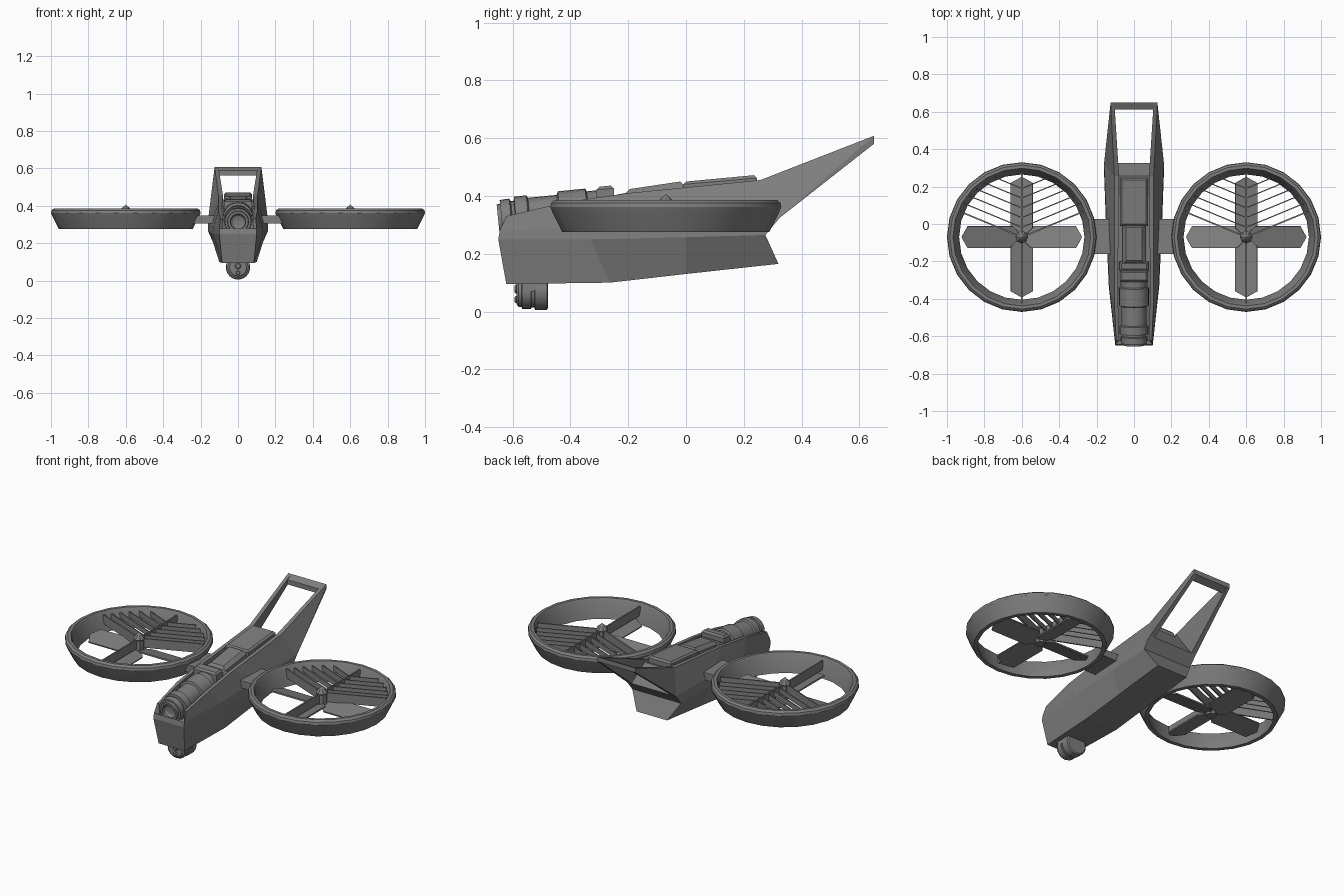
import bpy, bmesh, math
from mathutils import Matrix, Vector

if "Cube" in bpy.data.objects:
    bpy.data.objects.remove(bpy.data.objects["Cube"], do_unlink=True)

grey = bpy.data.materials.new("hull_grey")
grey.use_nodes = True
COLOUR = (0.21, 0.21, 0.21, 1)
grey.diffuse_color = COLOUR
grey.node_tree.nodes["Principled BSDF"].inputs["Base Color"].default_value = COLOUR

HUB = Vector((0.6, -0.07, 0))
FRONT_TO_BACK = Matrix.Rotation(-math.pi / 2, 4, 'X')


def finish(name, bm, mirror=False, smooth=False):
    bmesh.ops.recalc_face_normals(bm, faces=bm.faces)
    mesh = bpy.data.meshes.new(name)
    bm.to_mesh(mesh)
    bm.free()
    obj = bpy.data.objects.new(name, mesh)
    bpy.context.collection.objects.link(obj)
    mesh.materials.append(grey)
    if mirror:
        obj.modifiers.new("mirror", 'MIRROR').use_clip = False
    if smooth:
        bpy.ops.object.select_all(action='DESELECT')
        obj.select_set(True)
        bpy.context.view_layer.objects.active = obj
        bpy.ops.object.shade_smooth_by_angle(angle=math.radians(30))
    return obj


def add_solid(bm, points):
    """Convex solid around the given points."""
    verts = [bm.verts.new(p) for p in points]
    bmesh.ops.convex_hull(bm, input=verts)


def solid(name, points, mirror=False):
    bm = bmesh.new()
    add_solid(bm, points)
    bmesh.ops.dissolve_limit(bm, angle_limit=0.01, verts=bm.verts, edges=bm.edges)
    return finish(name, bm, mirror)


def lathe(name, profile, matrix, steps=24, closed=False, mirror=False):
    """Spin (radius, height) pairs around local z."""
    bm = bmesh.new()
    verts = [bm.verts.new((r, 0, h)) for r, h in profile]
    pairs = list(zip(verts, verts[1:]))
    if closed:
        pairs.append((verts[-1], verts[0]))
    edges = [bm.edges.new(p) for p in pairs]
    bmesh.ops.spin(bm, geom=verts + edges, axis=(0, 0, 1), cent=(0, 0, 0),
                   steps=steps, angle=math.tau)
    bmesh.ops.remove_doubles(bm, verts=bm.verts, dist=0.0005)
    bmesh.ops.transform(bm, matrix=matrix, verts=bm.verts)
    return finish(name, bm, mirror, True)


def tapered_panel(name, y0, y1, half, z0, z1, bevel=0.01):
    """Deck plate whose top slopes from z0 at the front to z1 at the back."""
    pts = []
    for s in (-1, 1):
        pts += [(s * half, y0, z0 - 0.06), (s * half, y1, z1 - 0.06),
                (s * half, y0, z0 - bevel), (s * half, y1, z1 - bevel),
                (s * (half - bevel), y0 + bevel, z0), (s * (half - bevel), y1 - bevel, z1)]
    return solid(name, pts)


# Fuselage: stations of keel, waist, shoulder, rail outer, rail inner, trough floor
STATIONS = [
    [(.085, -.622, .095), (.10, -.65, .25), (.10, -.645, .28),
     (.095, -.622, .33), (.08, -.622, .33), (.08, -.622, .22)],
    [(.10, -.264, .10), (.135, -.33, .25), (.13, -.35, .29),
     (.105, -.42, .378), (.085, -.42, .378), (.085, -.42, .30)],
    [(.10, 0, .13), (.15, 0, .257), (.147, 0, .31),
     (.105, -.20, .41), (.085, -.20, .41), (.085, -.20, .385)],
    [(.10, .32, .165), (.16, .275, .265), (.16, .325, .325),
     (.105, .257, .455), (.08, .257, .455), (.08, .257, .435)],
]
bm = bmesh.new()
sides = [[[bm.verts.new((s * x, y, z)) for x, y, z in st] for st in STATIONS] for s in (1, -1)]
for side in sides:
    for a, b in zip(side, side[1:]):
        for i in range(5):
            bm.faces.new((a[i], a[i + 1], b[i + 1], b[i]))
    for end in (side[0], side[-1]):
        bm.faces.new(end[2:])
left, right = sides
for k in (0, 5):        # belly and deck floor
    for j in range(3):
        bm.faces.new((left[j][k], left[j + 1][k], right[j + 1][k], right[j][k]))
for j in (0, 3):        # nose and stern
    for a, b in ((0, 1), (1, 2), (2, 5)):
        bm.faces.new((left[j][a], left[j][b], right[j][b], right[j][a]))
finish("fuselage", bm)

# Tail booms and crossbar
solid("tail_boom", [(.105, .257, .455), (.08, .257, .455), (.16, .325, .325), (.13, .325, .325),
                    (.16, .275, .30), (.125, .65, .608), (.105, .65, .608),
                    (.125, .65, .58), (.105, .65, .58)], True)
solid("tail_crossbar", [(x, y, z + (y - .65) * .5) for x in (-.122, .122)
                        for y in (.612, .65) for z in (.58, .608)])

# Deck plates
tapered_panel("rear_deck_panel", -.01, .245, .075, .45, .472)
tapered_panel("middle_deck_panel", -.215, .0, .062, .424, .45, .02)
tapered_panel("front_deck_panel", -.25, -.20, .078, .405, .41)
tapered_panel("deck_block", -.31, -.25, .075, .432, .436)

# Nose barrel, tilted slightly upward to the rear
barrel = [(0, .03), (.03, .022), (.04, .012), (.042, 0), (.055, 0), (.058, .012),
          (.07, .012), (.072, .045), (.062, .05), (.062, .06), (.077, .062),
          (.077, .105), (.068, .11), (.068, .21), (.08, .215), (.08, .31),
          (.07, .315), (.07, .36), (0, .36)]
lathe("nose_barrel", barrel,
      Matrix.Translation((0, -.65, .315)) @ Matrix.Rotation(.1, 4, 'X') @ FRONT_TO_BACK, 24)

# Sensor pod under the nose
pod = [(0, 0), (.045, 0), (.056, .008), (.056, .018), (.062, .02), (.062, .05),
       (.057, .052), (.057, .062), (.065, .064), (.065, .105), (.058, .11), (0, .11)]
lathe("sensor_pod", pod, Matrix.Translation((0, -.587, .071)) @ FRONT_TO_BACK)
solid("pod_mount", [(x, y, z) for x in (-.062, .062) for y in (-.567, -.482) for z in (.07, .11)])
for name, z, r in (("upper_lens", .078, .016), ("lower_lens", .042, .012)):
    lathe(name, [(0, 0), (r * .7, 0), (r, .004), (r, .012)],
          Matrix.Translation((0, -.593, z)) @ FRONT_TO_BACK, 12)

# Arms to the rotor ducts
solid("rotor_arm", [(x, y, z) for x in (.12, .235) for y in (-.16, .028)
                    for z in (.305, .348)], True)

# Ducts and hubs
AT_HUB = Matrix.Translation(HUB)
lathe("rotor_duct", [(.358, .275), (.393, .345), (.4, .362), (.397, .376), (.385, .386),
                     (.368, .386), (.36, .372), (.335, .275)], AT_HUB, 24, True, True)
lathe("rotor_hub", [(0, .285), (.03, .285), (.03, .365), (.034, .37), (.03, .38), (0, .407)],
      AT_HUB, 8, False, True)

# Four pitched blades
bm = bmesh.new()
for k in range(4):
    turn = AT_HUB @ Matrix.Rotation(k * math.pi / 2, 4, 'Z') @ \
        Matrix.Translation((0, 0, .305)) @ Matrix.Rotation(.25, 4, 'X')
    outline = [(.02, -.03), (.05, -.06), (.29, -.06), (.322, 0), (.29, .06), (.05, .06), (.02, .03)]
    add_solid(bm, [turn @ Vector((x, y, z)) for x, y in outline for z in (-.004, .004)])
finish("rotor_blades", bm, True)


# Upright stays and the swept louvres behind them
def upright(bm, start, angle, bottom, top, thick):
    """Thin wall from a point on the spine out to the duct wall."""
    d = Vector((math.cos(angle), math.sin(angle), 0))
    n = Vector((-d.y, d.x, 0)) * thick / 2
    p = Vector((0, start, 0))
    along = p.dot(d)
    end = p + d * (-along + math.sqrt(along ** 2 + .353 ** 2 - p.length_squared))
    add_solid(bm, [HUB + q + s * n + Vector((0, 0, z))
                   for q in (p, end) for s in (-1, 1) for z in (bottom, top)])


SWEEP = math.radians(22.5)
bm = bmesh.new()
for angle in (SWEEP, math.pi - SWEEP, math.pi / 2, -math.pi / 2):
    upright(bm, 0, angle, .318, .372, .008)
finish("duct_stays", bm, True)

bm = bmesh.new()
for k in range(1, 6):
    for angle in (SWEEP, math.pi - SWEEP):
        upright(bm, k * .052, angle, .335, .366, .006)
finish("duct_louvres", bm, True)
